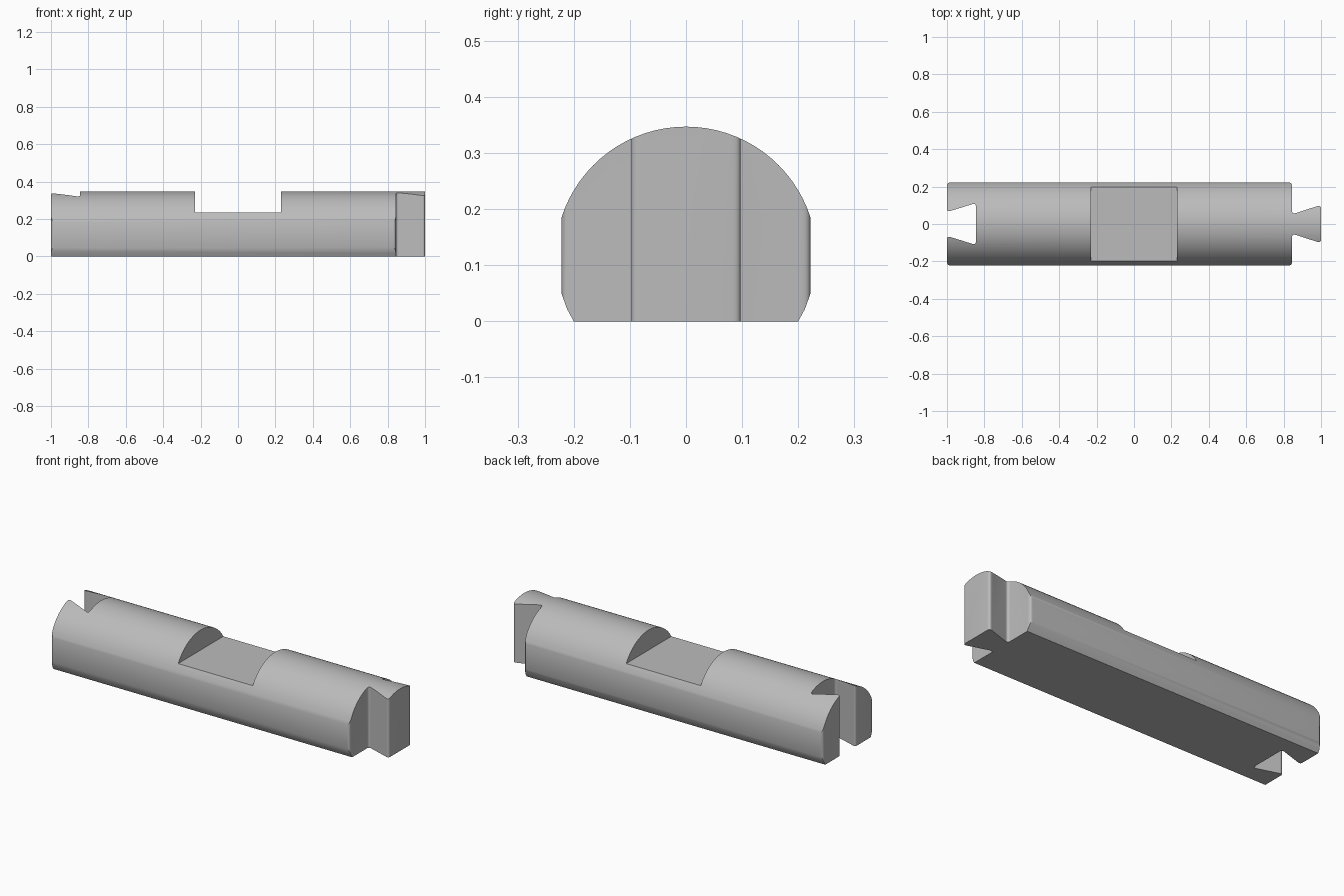
import bpy, bmesh, math
from mathutils import Vector

if "Cube" in bpy.data.objects:
    bpy.data.objects.remove(bpy.data.objects["Cube"])

grey = bpy.data.materials.new("stone grey")
grey.diffuse_color = (0.5, 0.5, 0.5, 1)
grey.use_nodes = True
grey.node_tree.nodes["Principled BSDF"].inputs["Base Color"].default_value = grey.diffuse_color


def prism(name, pts, to3d, sweep):
    """Extrude a closed 2D outline along a sweep vector."""
    bm = bmesh.new()
    face = bm.faces.new([bm.verts.new(to3d(a, b)) for a, b in pts])
    ext = bmesh.ops.extrude_face_region(bm, geom=[face])
    verts = [g for g in ext["geom"] if isinstance(g, bmesh.types.BMVert)]
    bmesh.ops.translate(bm, verts=verts, vec=sweep)
    bmesh.ops.recalc_face_normals(bm, faces=bm.faces)
    me = bpy.data.meshes.new(name)
    bm.to_mesh(me)
    bm.free()
    me.materials.append(grey)
    ob = bpy.data.objects.new(name, me)
    bpy.context.collection.objects.link(ob)
    return ob


def rounded(corners, steps=5):
    """Replace each corner (x, y, radius) by a smooth bend."""
    out, n = [], len(corners)
    for i, (x, y, r) in enumerate(corners):
        p = Vector((x, y))
        a = p + (Vector(corners[i - 1][:2]) - p).normalized() * r
        b = p + (Vector(corners[(i + 1) % n][:2]) - p).normalized() * r
        for k in range(steps + 1):
            t = k / steps
            out.append(a * (1 - t) ** 2 + p * 2 * t * (1 - t) + b * t * t)
    return out


def cut(ob, tool, operation):
    mod = ob.modifiers.new(operation.lower(), "BOOLEAN")
    mod.object, mod.operation, mod.solver = tool, operation, "EXACT"
    bpy.context.view_layer.objects.active = ob
    bpy.ops.object.modifier_apply(modifier=mod.name)
    bpy.data.objects.remove(tool)


# Log: flat base, chamfered feet, upright sides and an arched top
R, CZ = 0.233, 0.114
start = math.asin((0.185 - CZ) / R)
arc = [(R * math.cos(t), CZ + R * math.sin(t))
       for t in (start + (math.pi - 2 * start) * i / 32 for i in range(33))]
section = [(-0.222, 0.05), (-0.212, 0.022), (-0.2, 0),
           (0.2, 0), (0.212, 0.022), (0.222, 0.05)] + arc
log = prism("interlocking_log", section,
            lambda y, z: (-1.1, y, z), (2.2, 0, 0))

# Plan outline: dovetail tongue on the right, matching socket on the left
half = [(1, 0.102, 0.02), (0.845, 0.052, 0.02), (0.845, 0.222, 0.018),
        (-1, 0.222, 0.018), (-1, 0.064, 0.018), (-0.845, 0.112, 0.02)]
full = half + [(x, -y, r) for x, y, r in reversed(half)]
plan = prism("plan_cutter", rounded(full),
             lambda x, y: (x, y, -0.1), (0, 0, 0.6))
cut(log, plan, "INTERSECT")

# Square saddle notch across the top
notch = prism("notch_cutter",
              [(-0.23, 0.235), (0.23, 0.235), (0.23, 0.5), (-0.23, 0.5)],
              lambda x, z: (x, -0.4, z), (0, 0.8, 0))
cut(log, notch, "DIFFERENCE")

# Smooth curved faces, crisp edges
log.select_set(True)
bpy.context.view_layer.objects.active = log
bpy.ops.object.shade_smooth_by_angle(angle=math.radians(30))
